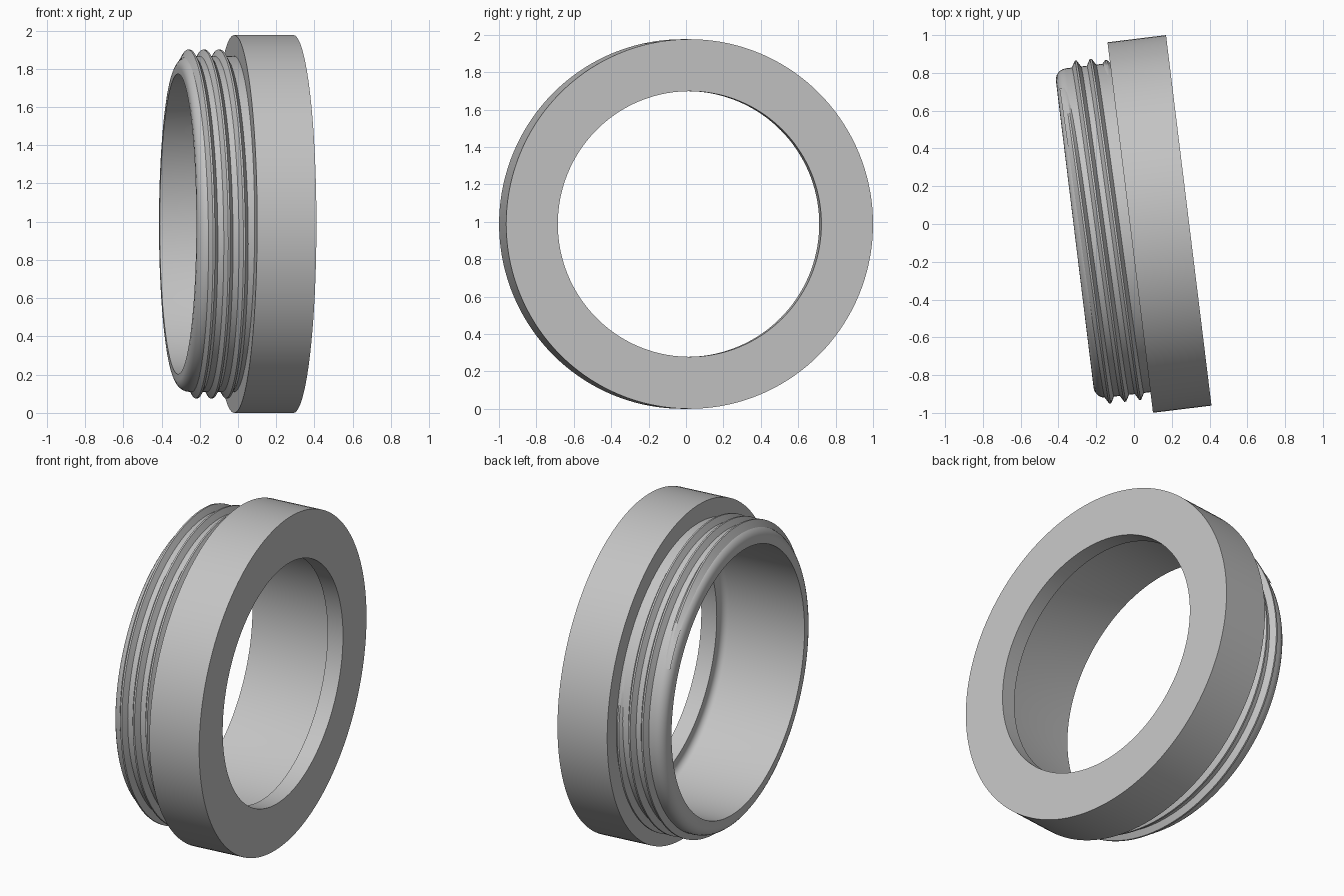
import bpy, bmesh
from math import sin, cos, pi, radians
from mathutils import Vector

if "Cube" in bpy.data.objects:
    bpy.data.objects.remove(bpy.data.objects["Cube"])

SEG = 144
TILT = radians(7)
CENTRE = Vector((0.002, -0.016, 0.988))

metal = bpy.data.materials.new("plain grey")
metal.use_nodes = True
GREY = (0.55, 0.55, 0.55, 1)
metal.diffuse_color = GREY
metal.node_tree.nodes["Principled BSDF"].inputs["Base Color"].default_value = GREY


def finish(bm, name, angle):
    """Turn a bmesh whose axis is x into a tilted, shaded object."""
    bmesh.ops.recalc_face_normals(bm, faces=bm.faces)
    mesh = bpy.data.meshes.new(name)
    bm.to_mesh(mesh)
    bm.free()
    mesh.materials.append(metal)
    mesh.shade_smooth()
    mesh.set_sharp_from_angle(angle=radians(angle))
    obj = bpy.data.objects.new(name, mesh)
    obj.location = CENTRE
    obj.rotation_euler.z = TILT
    bpy.context.collection.objects.link(obj)
    return obj


def bridge(bm, a, b):
    for i in range(len(a)):
        j = (i + 1) % len(a)
        bm.faces.new((a[i], a[j], b[j], b[i]))


def point(x, r, t):
    return (x, r * cos(t), r * sin(t))


def arc(cx, cr, rad, start, end, steps=6):
    """Rounded corner in the (axis, radius) plane."""
    angles = [radians(start + (end - start) * i / steps) for i in range(steps + 1)]
    return [(cx + rad * cos(a), cr + rad * sin(a)) for a in angles]


# Ring body: flange, threaded neck core, rounded nose, bore and inner lip
FRONT, BACK, NOSE = 0.29, -0.022, -0.318
FLANGE_R, NECK_R, BORE_R, LIP_R = 0.988, 0.878, 0.785, 0.71
LIP = FRONT - 0.097
profile = [(FRONT, LIP_R), (FRONT, FLANGE_R), (BACK, FLANGE_R), (BACK, NECK_R)]
profile += arc(NOSE + 0.06, NECK_R - 0.06, 0.06, 90, 180)
profile += [(NOSE, BORE_R)]
profile += arc(LIP - 0.04, BORE_R - 0.04, 0.04, 90, 0)
profile += [(LIP, LIP_R)]

bm = bmesh.new()
rings = [[bm.verts.new(point(x, r, 2 * pi * i / SEG)) for x, r in profile]
         for i in range(SEG)]
for i in range(SEG):
    bridge(bm, rings[i], rings[(i + 1) % SEG])
finish(bm, "ring_body", 35)

# Helical thread ridge wound around the neck, tapering out at both ends
PITCH, CREST_R, ROOT_R = 0.08, 0.912, 0.87
START, END = -0.275, -0.035
PHASE = -0.121
steps = int((END - START) / PITCH * SEG)
bm = bmesh.new()
sections = []
for i in range(steps + 1):
    x = START + (END - START) * i / steps
    t = 2 * pi * (x - PHASE) / PITCH
    fade = min(1, i / 20, (steps - i) / 20)
    top = NECK_R - 0.004 + (CREST_R - NECK_R + 0.004) * fade
    shape = [(-0.029, ROOT_R), (-0.005, top), (0.005, top), (0.029, ROOT_R)]
    sections.append([bm.verts.new(point(x + dx, r, t)) for dx, r in shape])
for a, b in zip(sections, sections[1:]):
    bridge(bm, a, b)
bm.faces.new(sections[0])
bm.faces.new(sections[-1])
finish(bm, "neck_thread", 25)
